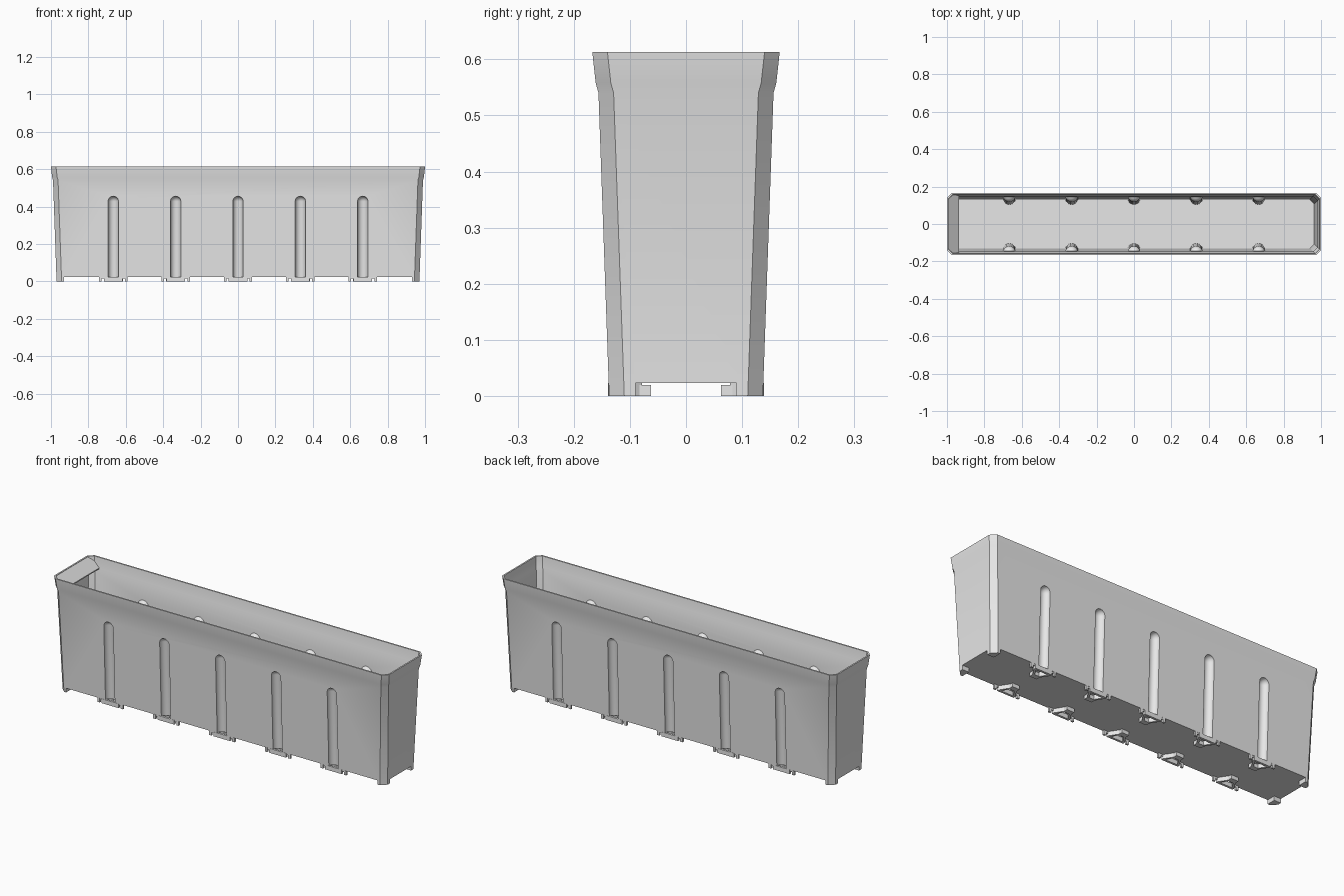
import bpy, bmesh, math
from mathutils import Matrix, Vector

cube = bpy.data.objects.get("Cube")
if cube:
    bpy.data.objects.remove(cube)

grey = bpy.data.materials.new("light_grey_plastic")
grey.use_nodes = True
grey.diffuse_color = (0.8, 0.8, 0.8, 1)
grey.node_tree.nodes["Principled BSDF"].inputs["Base Color"].default_value = (0.8, 0.8, 0.8, 1)

STRETCH = 0.833          # half length minus half width
CHAMFER = 0.027
WALL = 0.008
FLOOR = 0.023
GROOVE_XS = [i / 3 for i in range(-2, 3)]
# (height, half width) of the flared outer side
PROFILE = [(0, 0.137), (0.54, 0.156), (0.558, 0.161), (0.613, 0.167)]


def side_y(z):
    """Half width of the tapered wall below the flare."""
    return 0.137 + 0.0195 * z / 0.54


def make_object(name, bm):
    bmesh.ops.recalc_face_normals(bm, faces=bm.faces)
    mesh = bpy.data.meshes.new(name)
    bm.to_mesh(mesh)
    bm.free()
    mesh.materials.append(grey)
    ob = bpy.data.objects.new(name, mesh)
    bpy.context.collection.objects.link(ob)
    return ob


def loft(bm, rings):
    """Closed skin through rings of equal point count."""
    loops = [[bm.verts.new(p) for p in ring] for ring in rings]
    n = len(loops[0])
    for a, b in zip(loops, loops[1:]):
        for i in range(n):
            j = (i + 1) % n
            bm.faces.new((a[i], a[j], b[j], b[i]))
    bm.faces.new(loops[0][::-1])
    bm.faces.new(loops[-1])


def octagon(half_y, z, c):
    x, y = half_y + STRETCH, half_y
    return [(x, c - y, z), (x, y - c, z), (x - c, y, z), (c - x, y, z),
            (-x, y - c, z), (-x, c - y, z), (c - x, -y, z), (x - c, -y, z)]


def box(bm, center, size, angle=0.0):
    m = (Matrix.Translation(center) @ Matrix.Rotation(angle, 4, "Z")
         @ Matrix.Diagonal((*size, 1)))
    bmesh.ops.create_cube(bm, size=1, matrix=m)


def capsules(name, radius):
    """Round-topped columns that follow the front and back walls."""
    bm = bmesh.new()
    base = 0.427
    arc = [math.radians(a) for a in range(0, 90, 11)]
    levels = [(-0.05, radius)] + [(base + radius * math.sin(a), radius * math.cos(a)) for a in arc]
    turn = [2 * math.pi * k / 28 for k in range(28)]
    for side in (-1, 1):
        for x in GROOVE_XS:
            loft(bm, [[(x + r * math.cos(t), side * side_y(z) + r * math.sin(t), z)
                       for t in turn] for z, r in levels])
    return make_object(name, bm)


def subtract(target, cutter):
    mod = target.modifiers.new("cut", "BOOLEAN")
    mod.operation = "DIFFERENCE"
    mod.solver = "EXACT"
    mod.object = cutter
    bpy.context.view_layer.update()
    graph = bpy.context.evaluated_depsgraph_get()
    mesh = bpy.data.meshes.new_from_object(target.evaluated_get(graph))
    target.modifiers.clear()
    target.data = mesh
    bpy.data.objects.remove(cutter)


# Outer body with grooves and a raised underside that leaves corner feet
bm = bmesh.new()
loft(bm, [octagon(y, z, CHAMFER) for z, y in PROFILE])
body = make_object("planter_body", bm)
subtract(body, capsules("groove_cutter", 0.028))
for size in ((1.86, 1, 2 * FLOOR), (3, 0.18, 2 * FLOOR)):
    bm = bmesh.new()
    box(bm, (0, 0, 0), size)
    subtract(body, make_object("underside_cutter", bm))

# Hollow inside, bulging around the grooves
inner = [(FLOOR + WALL, side_y(FLOOR + WALL))] + PROFILE[1:] + [(0.65, 0.171)]
bm = bmesh.new()
loft(bm, [octagon(y - WALL, z, CHAMFER - 0.004) for z, y in inner])
cavity = make_object("cavity_cutter", bm)
subtract(cavity, capsules("bulge_cutter", 0.028 + 0.006))
subtract(body, cavity)
body.data.name = "planter_body"

# Sloping lip inside one end
half = [(-0.992, 0.133, 0.611), (-0.972, 0.157, 0.593), (-0.935, 0.152, 0.56)]
outline = half + [(x, -y, z) for x, y, z in reversed(half)]
bm = bmesh.new()
loft(bm, [[(x, y, z - 0.006) for x, y, z in outline], outline])
lip = make_object("end_lip", bm)

# Clips under each groove
for side, name in ((-1, "front_clips"), (1, "back_clips")):
    bm = bmesh.new()
    for x in GROOVE_XS:
        def part(u, v, z, size, angle=0.0):
            box(bm, (x + u, side * (0.139 - v), z), size, angle * side)
        part(0, 0.006, 0.0117, (0.1, 0.012, 0.0234))
        part(0, 0.007, 0.019, (0.152, 0.008, 0.009))
        part(0, 0.063, 0.0098, (0.044, 0.028, 0.0196))
        for s in (-1, 1):
            part(s * 0.069, 0.006, 0.0117, (0.014, 0.011, 0.0234))
            # slanted arm from the wall plate to the inner block
            a, b = Vector((s * 0.046, 0.008)), Vector((s * 0.014, 0.058))
            mid, d = (a + b) / 2, b - a
            part(mid.x, mid.y, 0.0115, (d.length, 0.011, 0.0225), math.atan2(-d.y, d.x))
    make_object(name, bm)

# Smooth shading with sharp edges kept
bpy.ops.object.select_all(action="DESELECT")
body.select_set(True)
bpy.context.view_layer.objects.active = body
bpy.ops.object.shade_smooth_by_angle(angle=math.radians(30))
